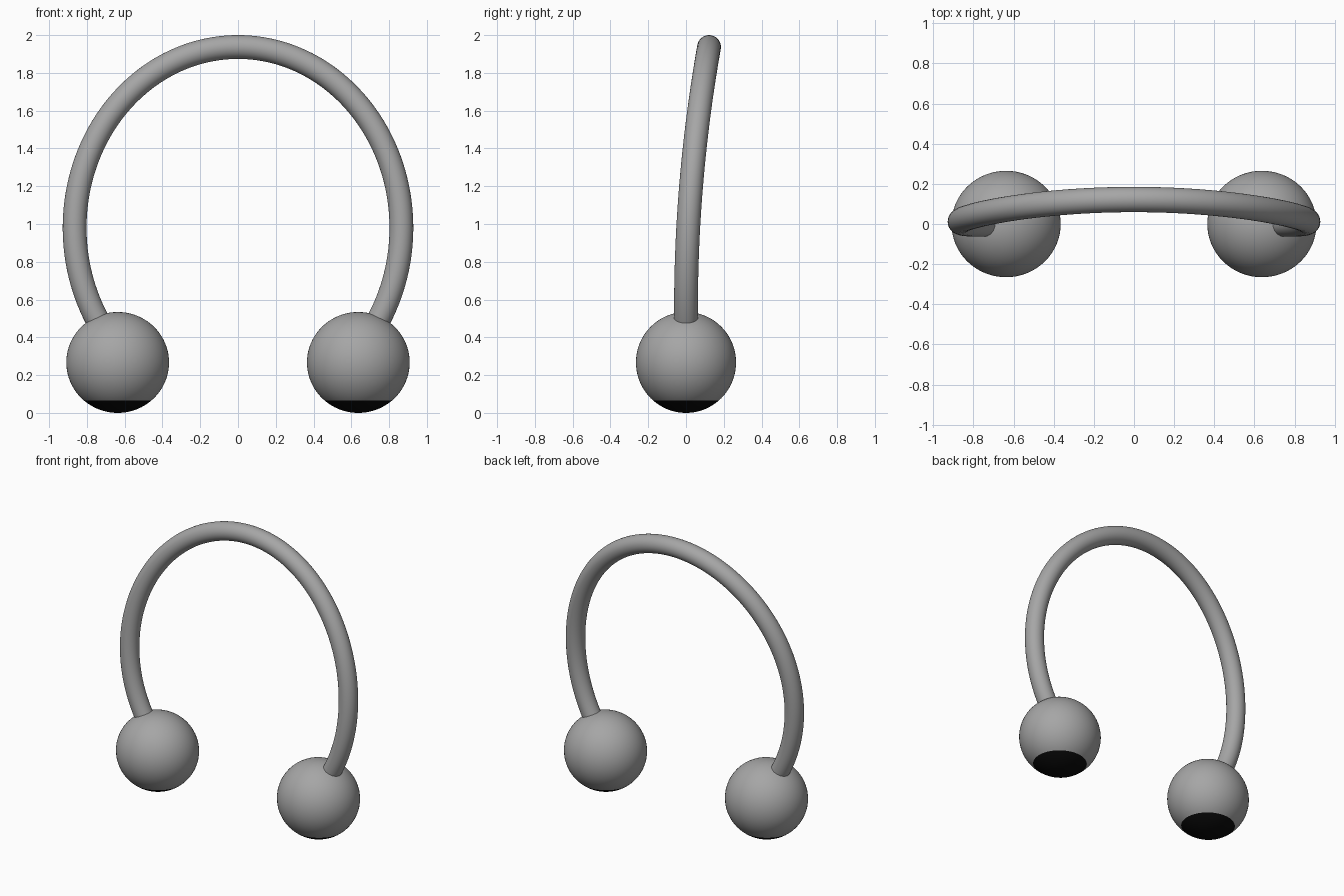
import bpy, bmesh, math
from mathutils import Vector

if "Cube" in bpy.data.objects:
    bpy.data.objects.remove(bpy.data.objects["Cube"])


def material(name, value):
    m = bpy.data.materials.new(name)
    m.diffuse_color = (value, value, value, 1)
    m.use_nodes = True
    m.node_tree.nodes["Principled BSDF"].inputs["Base Color"].default_value = m.diffuse_color
    return m


grey = material("grey", 0.38)
black = material("black", 0.003)


def add_object(name, bm, mats):
    mesh = bpy.data.meshes.new(name)
    for f in bm.faces:
        f.smooth = True
    bm.to_mesh(mesh)
    bm.free()
    for m in mats:
        mesh.materials.append(m)
    ob = bpy.data.objects.new(name, mesh)
    bpy.context.collection.objects.link(ob)
    return ob


# End balls with a black cap underneath
RX, RY, RZ = 0.272, 0.265, 0.267
CAP_Z = 0.066
for side, name in ((-1, "left_ball"), (1, "right_ball")):
    bm = bmesh.new()
    bmesh.ops.create_uvsphere(bm, u_segments=64, v_segments=40, radius=1)
    for v in bm.verts:
        v.co = Vector((v.co.x * RX + side * 0.637, v.co.y * RY, v.co.z * RZ + RZ))
    bmesh.ops.bisect_plane(bm, geom=bm.verts[:] + bm.edges[:] + bm.faces[:],
                           plane_co=(0, 0, CAP_Z), plane_no=(0, 0, 1))
    for f in bm.faces:
        f.material_index = 1 if f.calc_center_median().z < CAP_Z else 0
    add_object(name, bm, [grey, black])


# Round bar swept along an elliptical arch that leans back towards the top
def arch(t):
    z = 0.98 + 0.957 * math.cos(t)
    lean = max(0.0, (z - 0.55) / 1.387)
    return Vector((0.865 * math.sin(t), 0.122 * lean ** 2, z))


T_END, STEPS, SIDES, R = math.radians(124), 120, 32, 0.063
bm = bmesh.new()
rings = []
for i in range(STEPS + 1):
    t = T_END * (2 * i / STEPS - 1)
    p = arch(t)
    tangent = (arch(t + 0.01) - arch(t - 0.01)).normalized()
    a = tangent.cross(Vector((0, 1, 0))).normalized()
    b = tangent.cross(a)
    rings.append([bm.verts.new(p + R * (a * math.cos(k * math.tau / SIDES)
                                        + b * math.sin(k * math.tau / SIDES)))
                  for k in range(SIDES)])
for r0, r1 in zip(rings, rings[1:]):
    for k in range(SIDES):
        n = (k + 1) % SIDES
        bm.faces.new((r0[k], r0[n], r1[n], r1[k]))
bm.faces.new(rings[0])
bm.faces.new(rings[-1])
bmesh.ops.recalc_face_normals(bm, faces=bm.faces[:])
add_object("curved_bar", bm, [grey])
